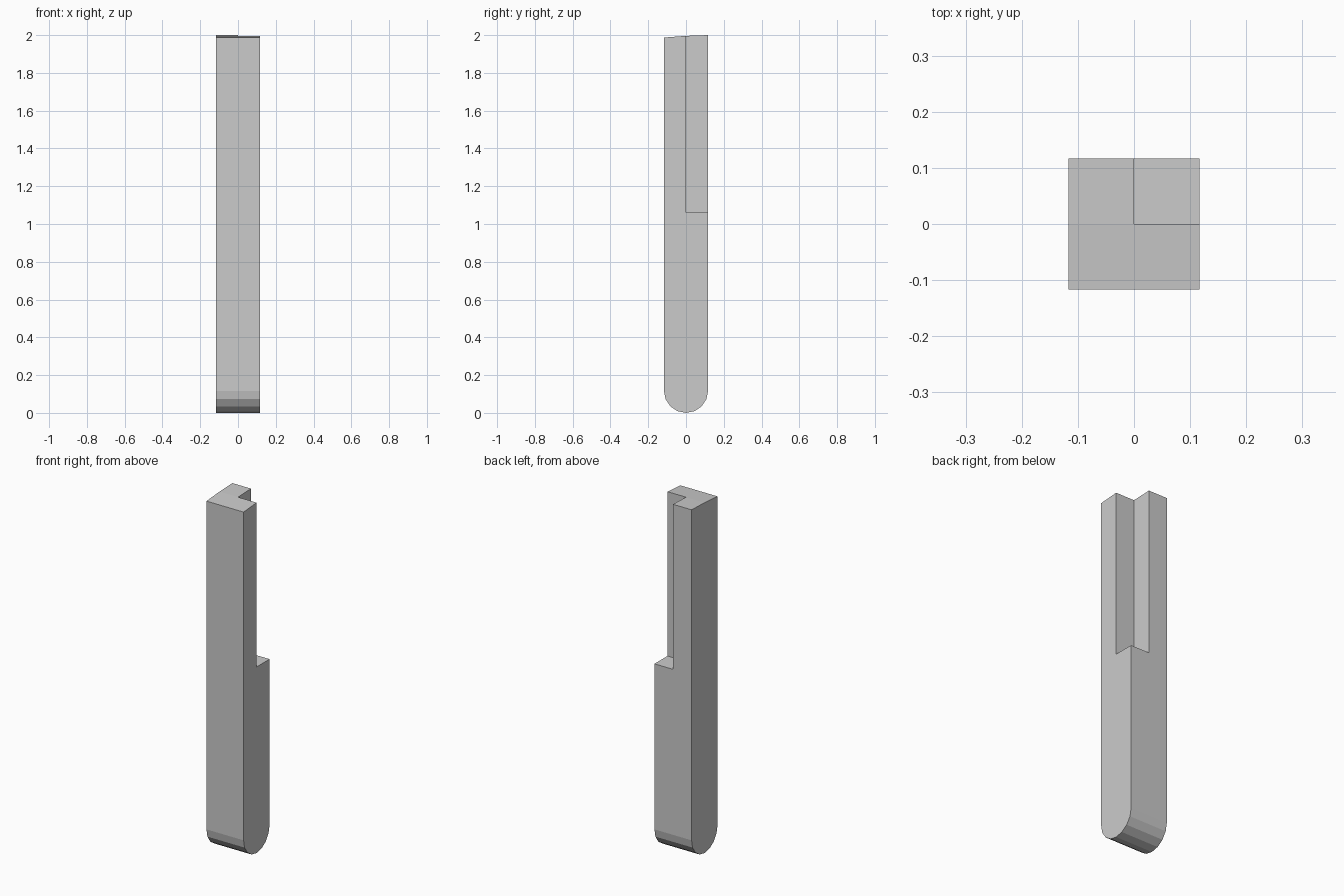
import bpy, bmesh, math

if "Cube" in bpy.data.objects:
    bpy.data.objects.remove(bpy.data.objects["Cube"])

R = 0.117      # half width of the square bar
NOTCH_Z = 1.06  # floor of the corner notch


def prism(name, profile, x0, x1):
    """Extrude a (y, z) profile along x."""
    bm = bmesh.new()
    face = bm.faces.new([bm.verts.new((x0, y, z)) for y, z in profile])
    ext = bmesh.ops.extrude_face_region(bm, geom=[face])
    verts = [v for v in ext["geom"] if isinstance(v, bmesh.types.BMVert)]
    bmesh.ops.translate(bm, verts=verts, vec=(x1 - x0, 0, 0))
    bmesh.ops.recalc_face_normals(bm, faces=bm.faces)
    mesh = bpy.data.meshes.new(name)
    bm.to_mesh(mesh)
    bm.free()
    obj = bpy.data.objects.new(name, mesh)
    bpy.context.collection.objects.link(obj)
    return obj


# Bar: half-round foot in 8 facets, slightly crowned top
foot = [(-R * math.cos(math.pi * i / 8), R - R * math.sin(math.pi * i / 8))
        for i in range(9)]
top = [(R, 2.0), (0.0, 1.996), (-R, 1.987)]
bar = prism("notched_bar", foot + top, -R, R)

# Corner notch at the back right of the upper half
cutter = prism("notch_cutter",
               [(0, NOTCH_Z), (0.3, NOTCH_Z), (0.3, 2.2), (0, 2.2)], 0, 0.3)
cutter.hide_render = True
cutter.hide_set(True)

cut = bar.modifiers.new("corner_notch", "BOOLEAN")
cut.operation = "DIFFERENCE"
cut.solver = "EXACT"
cut.object = cutter
bpy.context.view_layer.objects.active = bar
bar.select_set(True)
bpy.ops.object.modifier_apply(modifier=cut.name)
bpy.data.objects.remove(cutter)
